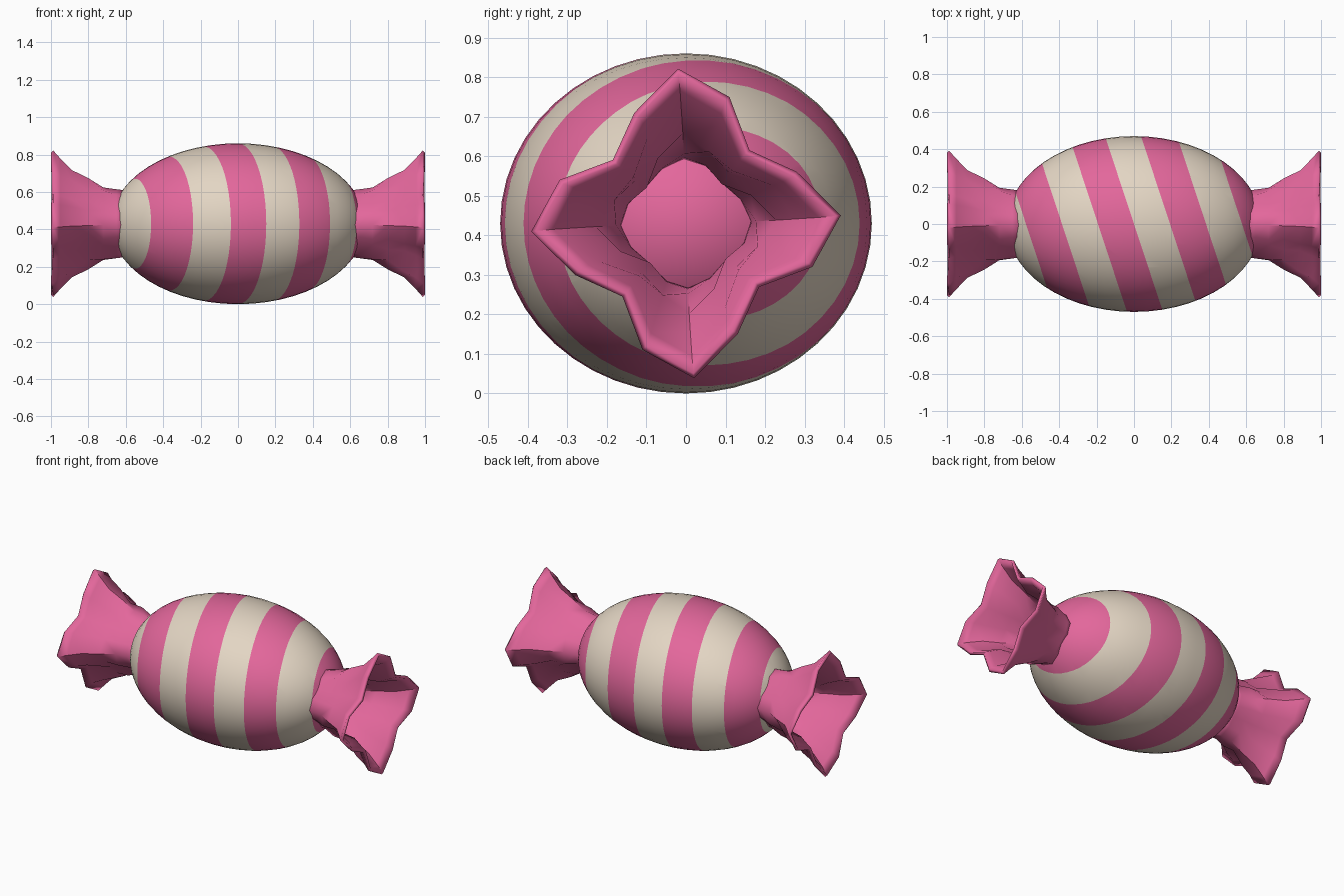
import bpy, bmesh, math
from mathutils import Matrix, Vector

if "Cube" in bpy.data.objects:
    bpy.data.objects.remove(bpy.data.objects["Cube"])


def material(name, rgb):
    m = bpy.data.materials.new(name)
    m.diffuse_color = (*rgb, 1)
    m.use_nodes = True
    m.node_tree.nodes["Principled BSDF"].inputs["Base Color"].default_value = m.diffuse_color
    return m


pink = material("candy pink", (0.77, 0.135, 0.33))
cream = material("cream", (0.77, 0.67, 0.55))
CENTRE_Z = 0.43


def add_object(name, bm, mats):
    mesh = bpy.data.meshes.new(name)
    bm.to_mesh(mesh)
    bm.free()
    ob = bpy.data.objects.new(name, mesh)
    bpy.context.collection.objects.link(ob)
    ob.location.z = CENTRE_Z
    for m in mats:
        mesh.materials.append(m)
    return ob


def smooth(ob, degrees):
    bpy.ops.object.select_all(action='DESELECT')
    ob.select_set(True)
    bpy.context.view_layer.objects.active = ob
    bpy.ops.object.shade_smooth_by_angle(angle=math.radians(degrees))


# Candy body: ellipsoid along x, cut by slanted planes into stripes
STRIPE, SLANT = 0.1925, 0.33
bm = bmesh.new()
bmesh.ops.create_uvsphere(bm, u_segments=48, v_segments=28, radius=1,
                          matrix=Matrix.Rotation(math.pi / 2, 4, 'Y'))
bmesh.ops.scale(bm, vec=(0.68, 0.47, 0.43), verts=bm.verts)
for n in range(-3, 4):
    bmesh.ops.bisect_plane(bm, geom=bm.verts[:] + bm.edges[:] + bm.faces[:],
                           dist=1e-5, plane_co=Vector((n * STRIPE, 0, 0)),
                           plane_no=Vector((1, SLANT, 0)))
for f in bm.faces:
    c = f.calc_center_median()
    f.material_index = 0 if math.floor((c.x + SLANT * c.y) / STRIPE) % 2 else 1
body = add_object("candy_body", bm, [pink, cream])
smooth(body, 60)

# Wrapper tails: round neck flaring to a four-pointed rim (one quarter repeats)
RIM = [(93, 0.392), (71, 0.338), (49, 0.245), (25, 0.309)]
NECK = [(92, 0.178), (70, 0.168), (47, 0.152), (25, 0.165)]
# x position, blend from neck to rim, pinch of the folds
RINGS = [(0.60, 0.0, 0.0), (0.65, 0.03, 0.0), (0.72, 0.13, 0.012),
         (0.80, 0.27, -0.008), (0.89, 0.56, 0.010), (0.95, 0.80, 0.0),
         (0.988, 1.0, 0.0)]
for side, label in ((1, "right"), (-1, "left")):
    bm = bmesh.new()
    rings = []
    for x, t, pinch in RINGS:
        ring = []
        for i in range(16):
            (a0, r0), (a1, r1) = NECK[i % 4], RIM[i % 4]
            a = math.radians(a0 + (a1 - a0) * t - 90 * (i // 4))
            r = r0 + (r1 - r0) * t + (pinch if i % 2 else -pinch)
            ring.append(bm.verts.new((side * x, r * math.cos(a), r * math.sin(a))))
        rings.append(ring)
    for lo, hi in zip(rings, rings[1:]):
        for i in range(16):
            j = (i + 1) % 16
            quad = [lo[i], lo[j], hi[j], hi[i]]
            f = bm.faces.new(quad)
            f.normal_update()
            c = f.calc_center_median()
            if f.normal.y * c.y + f.normal.z * c.z < 0:
                f.normal_flip()
    tail = add_object("wrapper_tail_" + label, bm, [pink])
    shell = tail.modifiers.new("paper_thickness", 'SOLIDIFY')
    shell.thickness = 0.018
    shell.offset = -1
    smooth(tail, 45)
